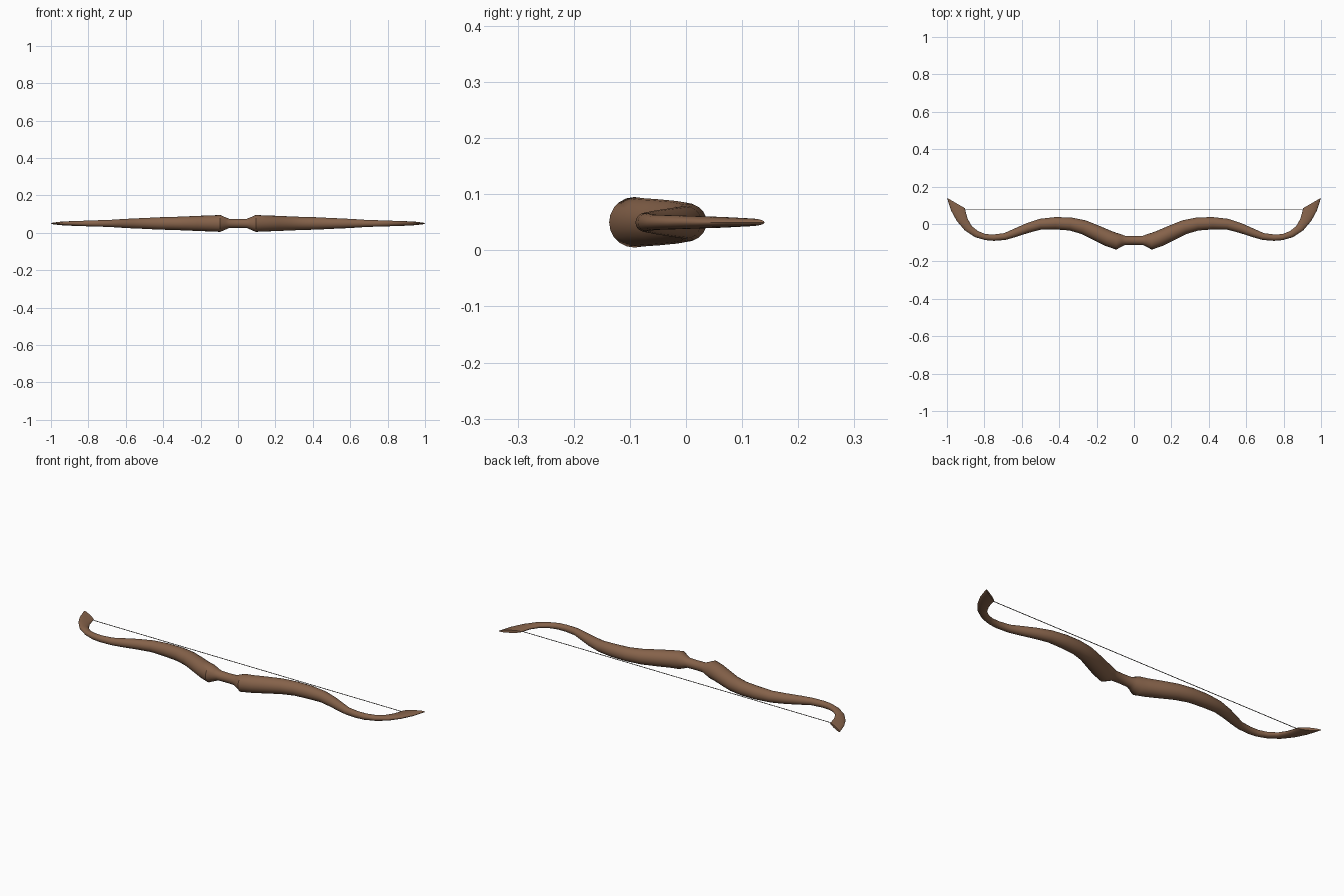
import bpy, bmesh, math
from mathutils import Vector

if "Cube" in bpy.data.objects:
    bpy.data.objects.remove(bpy.data.objects["Cube"])

ZC = 0.05
SIDES = 20


def material(name, rgb):
    m = bpy.data.materials.new(name)
    m.diffuse_color = (*rgb, 1)
    m.use_nodes = True
    m.node_tree.nodes["Principled BSDF"].inputs["Base Color"].default_value = m.diffuse_color
    return m


wood = material("brown wood", (0.235, 0.122, 0.068))
cord = material("grey cord", (0.30, 0.28, 0.26))

# Half of the limb: centre x, centre y, radius (round section)
path = [(0.0, -0.088, 0.024), (0.048, -0.088, 0.025), (0.065, -0.088, 0.032),
        (0.095, -0.092, 0.045), (0.14, -0.076, 0.043), (0.2, -0.048, 0.041),
        (0.27, -0.017, 0.038), (0.34, 0.0, 0.035), (0.42, 0.004, 0.033),
        (0.5, -0.001, 0.029), (0.57, -0.022, 0.026), (0.64, -0.049, 0.022),
        (0.69, -0.067, 0.0185), (0.75, -0.073, 0.017), (0.795, -0.07, 0.016)]

# Flaring tip: outer edge point, inner edge point, half thickness in z
tip = [((0.85, -0.070), (0.832, -0.039), 0.0135),
       ((0.905, -0.034), (0.867, -0.012), 0.0125),
       ((0.948, 0.017), (0.889, 0.027), 0.011),
       ((0.978, 0.072), (0.899, 0.062), 0.0095),
       ((1.0, 0.14), (0.905, 0.085), 0.007)]

# Turn round stations into the same edge pairs, square to the path
half = []
for i, (x, y, r) in enumerate(path):
    a = path[max(i - 1, 0)]
    b = path[min(i + 1, len(path) - 1)]
    t = Vector((b[0] - a[0], b[1] - a[1])).normalized()
    if 0 < i < 4:
        t = Vector((1, 0))
    n = Vector((-t.y, t.x)) * r
    c = Vector((x, y))
    half.append((c - n, c + n, r))
half += [(Vector(o), Vector(i), h) for o, i, h in tip]


def flip(v):
    return Vector((-v.x, v.y))


stations = [(flip(o), flip(i), h) for o, i, h in reversed(half[1:])] + half

# Bow limb: elliptical loops skinned from tip to tip
bm = bmesh.new()
rings = []
for o, i, h in stations:
    c, d = (o + i) / 2, (i - o) / 2
    ring = []
    for k in range(SIDES):
        ang = 2 * math.pi * k / SIDES
        p = c + d * math.cos(ang)
        ring.append(bm.verts.new((p.x, p.y, ZC + h * math.sin(ang))))
    rings.append(ring)
for r0, r1 in zip(rings, rings[1:]):
    for k in range(SIDES):
        j = (k + 1) % SIDES
        bm.faces.new((r0[k], r0[j], r1[j], r1[k]))
bm.faces.new(rings[0])
bm.faces.new(rings[-1])
bmesh.ops.recalc_face_normals(bm, faces=bm.faces)
mesh = bpy.data.meshes.new("bow_limb")
bm.to_mesh(mesh)
bm.free()
bow = bpy.data.objects.new("bow_limb", mesh)
bpy.context.collection.objects.link(bow)
mesh.materials.append(wood)
bpy.context.view_layer.objects.active = bow
bow.select_set(True)
bpy.ops.object.shade_smooth_by_angle(angle=math.radians(40))

# Bow string
bpy.ops.mesh.primitive_cylinder_add(vertices=8, radius=0.0018, depth=1.82,
                                    location=(0, 0.078, ZC),
                                    rotation=(0, math.pi / 2, 0))
string = bpy.context.object
string.name = "bow_string"
string.data.materials.append(cord)
bpy.ops.object.shade_smooth_by_angle(angle=math.radians(50))
